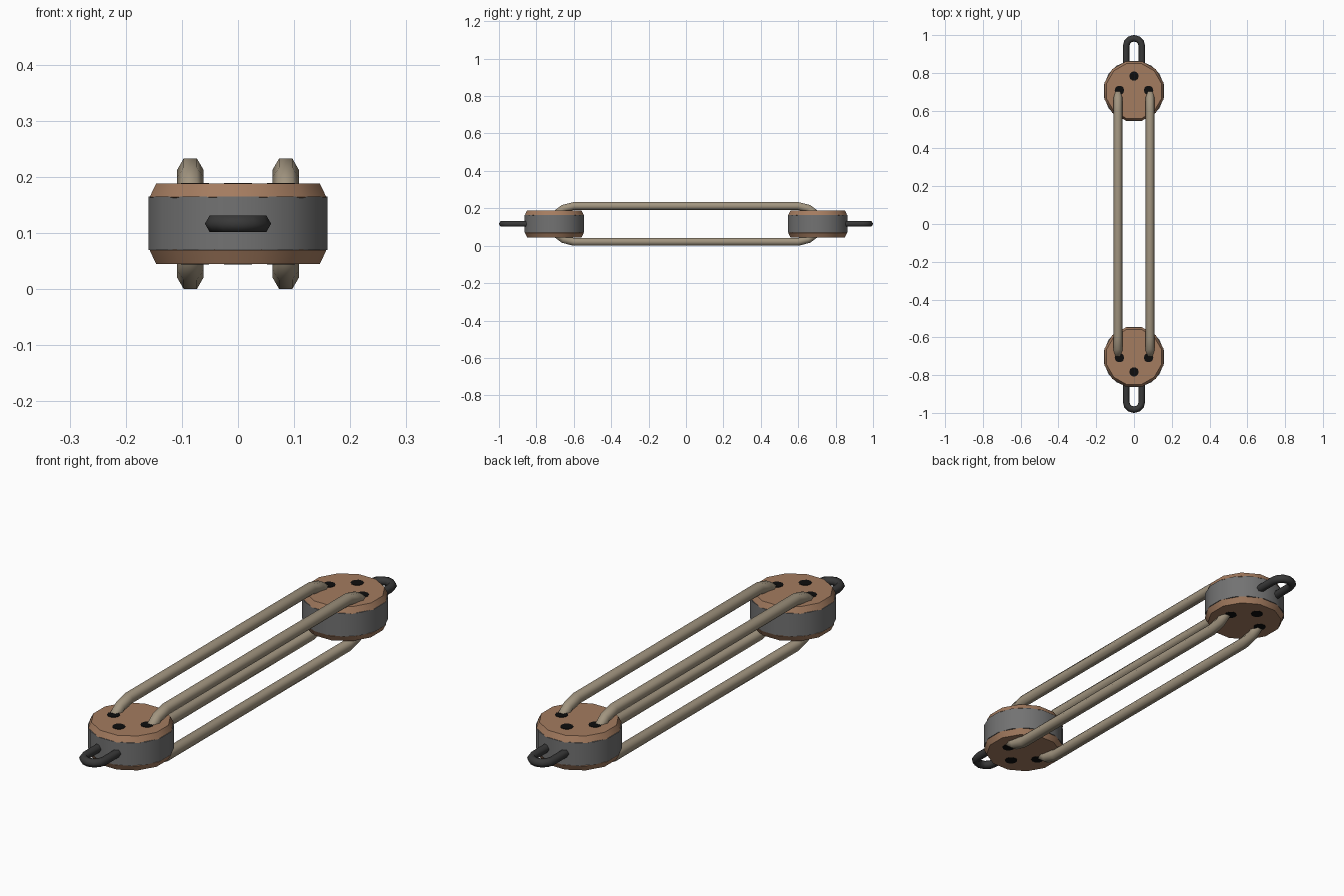
import bpy, bmesh, math
from mathutils import Vector

if "Cube" in bpy.data.objects:
    bpy.data.objects.remove(bpy.data.objects["Cube"])

def mat(name, c):
    m = bpy.data.materials.new(name)
    m.diffuse_color = (*c, 1)
    m.use_nodes = True
    m.node_tree.nodes["Principled BSDF"].inputs["Base Color"].default_value = m.diffuse_color
    return m

WOOD = mat("brown wood", (0.37, 0.20, 0.115))
IRON = mat("grey iron band", (0.17, 0.17, 0.17))
DARK = mat("dark iron", (0.04, 0.04, 0.04))
ROPE = mat("tan rope", (0.36, 0.30, 0.215))
HOLE = mat("black hole", (0.004, 0.004, 0.004))
MID = 0.1165       # mid height of the blocks
CY = 0.704         # distance of each block from the centre

def finish(name, bm, material, angle=50):
    bmesh.ops.recalc_face_normals(bm, faces=bm.faces)
    me = bpy.data.meshes.new(name)
    bm.to_mesh(me)
    bm.free()
    me.materials.append(material)
    ob = bpy.data.objects.new(name, me)
    bpy.context.collection.objects.link(ob)
    bpy.ops.object.select_all(action='DESELECT')
    ob.select_set(True)
    bpy.context.view_layer.objects.active = ob
    if angle:
        bpy.ops.object.shade_smooth_by_angle(angle=math.radians(angle))
    return ob

def skin(bm, rings, closed):
    n = len(rings[0])
    for i in range(len(rings) - (0 if closed else 1)):
        a, b = rings[i], rings[(i + 1) % len(rings)]
        for j in range(n):
            k = (j + 1) % n
            bm.faces.new((a[j], a[k], b[k], b[j]))
    if not closed:
        bm.faces.new(rings[0])
        bm.faces.new(rings[-1])

def lathe(name, profile, sides, cy, material, angle=50):
    bm = bmesh.new()
    rings = []
    for r, z in profile:
        angs = [(j + 0.5) * 2 * math.pi / sides for j in range(sides)]
        rings.append([bm.verts.new((r * math.cos(a), cy + r * math.sin(a), z)) for a in angs])
    skin(bm, rings, False)
    return finish(name, bm, material, angle)

def sweep(name, path, side, r, phase, closed, material, sides=6):
    """Sweep a polygon along a flat path; side is the normal of its plane."""
    bm = bmesh.new()
    pts = [Vector(p) for p in path]
    side = Vector(side)
    rings, n = [], len(pts)
    for i, p in enumerate(pts):
        prv = pts[i - 1] if closed or i > 0 else p
        nxt = pts[(i + 1) % n] if closed or i < n - 1 else p
        d1, d2 = (p - prv).normalized(), (nxt - p).normalized()
        t = (d1 + d2).normalized()
        miter = 1 / max(t.dot(d2 if d2.length else d1), 0.7)
        nor = t.cross(side)
        rings.append([bm.verts.new(p + side * r * math.cos(a) + nor * r * miter * math.sin(a))
                      for a in (phase + j * 2 * math.pi / sides for j in range(sides))])
    skin(bm, rings, closed)
    return finish(name, bm, material, 65)

for s, label in ((-1, "front"), (1, "back")):
    cy = s * CY
    # wooden block with chamfered rims and a groove for the band
    lathe(label + "_block", [(0.151, 0.045), (0.163, 0.069), (0.152, 0.075),
                             (0.152, 0.158), (0.163, 0.164), (0.151, 0.188)], 12, cy, WOOD, 35)
    # iron band
    lathe(label + "_band", [(0.1625, 0.07), (0.1625, 0.165)], 16, cy, IRON)
    # hole marks on both faces
    bm = bmesh.new()
    for hx, hy in ((0, 0.783), (-0.077, 0.708), (0.077, 0.708)):
        for z in (0.0445, 0.1885):
            vs = [bm.verts.new((hx + 0.025 * math.cos(a), s * hy + 0.025 * math.sin(a), z + h))
                  for h in (-0.001, 0.001) for a in (j * math.pi / 5 for j in range(10))]
            skin(bm, [vs[:10], vs[10:]], False)
    finish(label + "_holes", bm, HOLE, 0)
    # U-shaped iron eye
    w, yc = 0.042, 0.941
    path = [(w, s * 0.82, MID)]
    path += [(w * math.cos(k * math.pi / 6), s * (yc + w * math.sin(k * math.pi / 6)), MID)
             for k in range(7)]
    path += [(-w, s * 0.82, MID)]
    sweep(label + "_eye", path, (0, 0, 1), 0.017, math.pi / 6, False, DARK)

# rope loops through the blocks
quarter = [(0.60, 0.096), (0.655, 0.082), (0.687, 0.058)]
end = quarter + [(y, -h) for y, h in reversed(quarter)]
loop = end + [(-y, -h) for y, h in end]
for x, label in ((-0.085, "left"), (0.085, "right")):
    sweep(label + "_rope", [(x, y, MID + h) for y, h in loop], (1, 0, 0), 0.0235, 0, True, ROPE)
